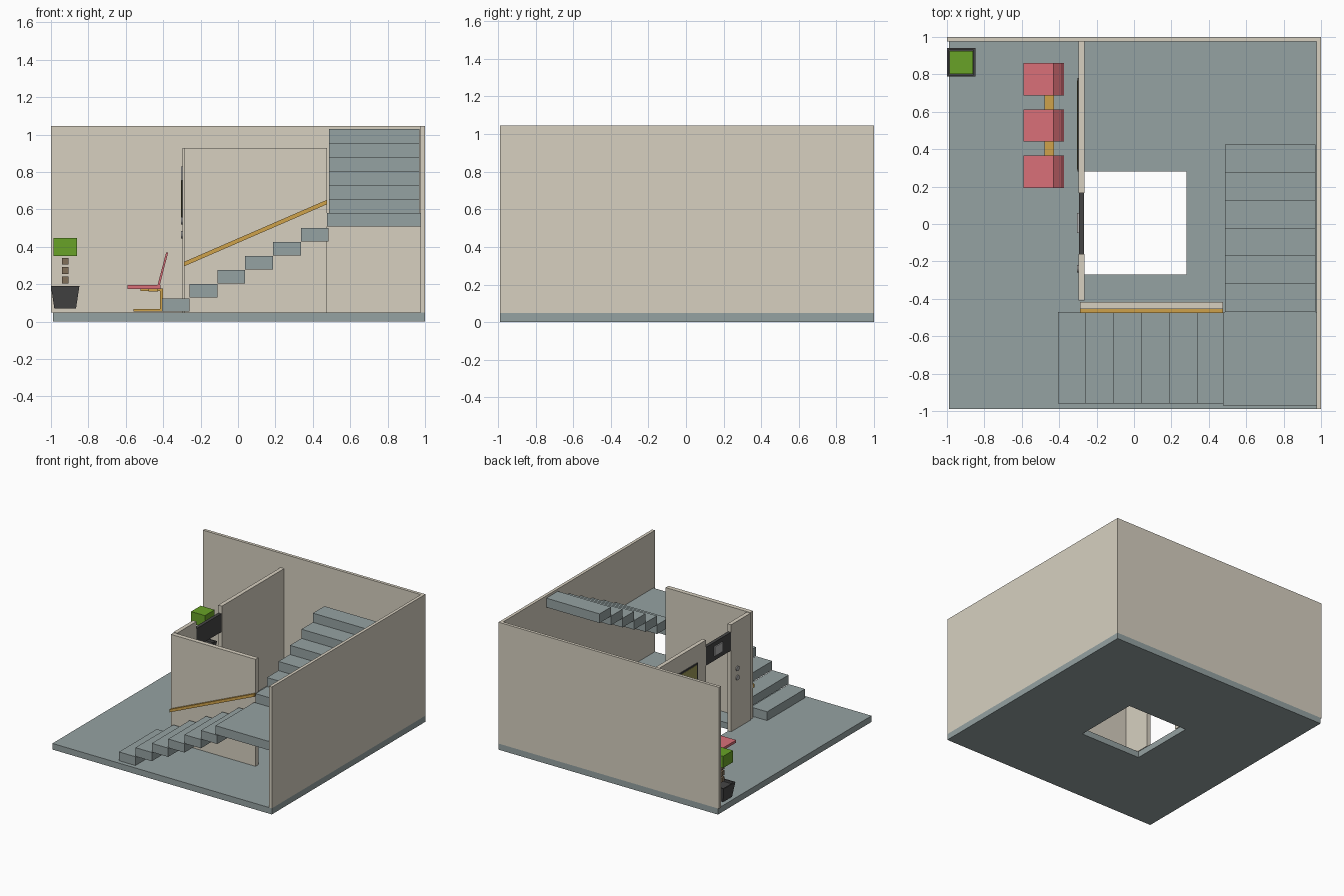
import bpy, bmesh, math
from mathutils import Vector

if "Cube" in bpy.data.objects:
    bpy.data.objects.remove(bpy.data.objects["Cube"])


def material(name, rgb):
    m = bpy.data.materials.new(name)
    m.diffuse_color = (*rgb, 1)
    m.use_nodes = True
    m.node_tree.nodes["Principled BSDF"].inputs["Base Color"].default_value = m.diffuse_color
    return m


FLOOR = material("slate", (0.30, 0.36, 0.36))
WALL = material("plaster", (0.68, 0.63, 0.53))
DARK = material("charcoal", (0.06, 0.06, 0.06))
STEEL = material("steel", (0.45, 0.45, 0.45))
WOOD = material("wood", (0.62, 0.36, 0.07))
RED = material("upholstery", (0.70, 0.16, 0.19))
GREEN = material("leaf", (0.14, 0.36, 0.02))
BARK = material("bark", (0.22, 0.16, 0.10))
OLIVE = material("canvas_paint", (0.35, 0.33, 0.10))


def finish(name, bm, mat):
    bmesh.ops.recalc_face_normals(bm, faces=bm.faces)
    me = bpy.data.meshes.new(name)
    bm.to_mesh(me)
    bm.free()
    ob = bpy.data.objects.new(name, me)
    bpy.context.collection.objects.link(ob)
    me.materials.append(mat)
    return ob


def box(name, x, y, z, mat):
    bm = bmesh.new()
    bmesh.ops.create_cube(bm, size=1)
    for v in bm.verts:
        v.co = [r[0] if c < 0 else r[1] for c, r in zip(v.co, (x, y, z))]
    return finish(name, bm, mat)


def prism(name, profile, y, mat):
    """Extrude an (x, z) profile along y."""
    bm = bmesh.new()
    face = bm.faces.new([bm.verts.new((px, y[0], pz)) for px, pz in profile])
    ext = bmesh.ops.extrude_face_region(bm, geom=[face])["geom"]
    verts = [g for g in ext if isinstance(g, bmesh.types.BMVert)]
    bmesh.ops.translate(bm, verts=verts, vec=(0, y[1] - y[0], 0))
    return finish(name, bm, mat)


def slab_with_hole(name, outer, inner, z, mat):
    """Rectangular slab with a rectangular opening; rects are x0, x1, y0, y1."""
    bm = bmesh.new()

    def ring(r, h):
        return [bm.verts.new((r[i], r[j], h)) for i, j in ((0, 2), (1, 2), (1, 3), (0, 3))]
    loops = [ring(outer, z[0]), ring(outer, z[1]), ring(inner, z[1]), ring(inner, z[0])]
    for k in range(4):
        a, b = loops[k], loops[(k + 1) % 4]
        for i in range(4):
            j = (i + 1) % 4
            bm.faces.new((a[i], a[j], b[j], b[i]))
    return finish(name, bm, mat)


# floor with lift pit, outer walls
slab_with_hole("floor", (-0.99, 1, -0.99, 1), (-0.27, 0.28, -0.27, 0.28), (0, 0.05), FLOOR)
box("back_wall", (-1, 1), (0.975, 1), (0.05, 1.045), WALL)
box("right_wall", (0.975, 1), (-0.99, 0.975), (0.05, 1.045), WALL)

# lift shaft walls, with the doorway left open
T = (-0.297, -0.264)
box("shaft_wall_rear", T, (0.167, 0.975), (0.05, 0.927), WALL)
box("shaft_wall_pillar", T, (-0.41, -0.16), (0.05, 0.927), WALL)
box("shaft_wall_front", (-0.29, 0.477), (-0.455, -0.418), (0.05, 0.927), WALL)
box("door_header", (-0.295, -0.268), (-0.16, 0.167), (0.715, 0.865), DARK)
box("floor_display", (-0.304, -0.293), (-0.047, 0.06), (0.755, 0.83), STEEL)

# call buttons
for i, z in enumerate((0.465, 0.54)):
    bm = bmesh.new()
    bmesh.ops.create_cone(bm, cap_ends=True, segments=16, radius1=0.02, radius2=0.02, depth=0.012)
    ob = finish(f"call_button_{i + 1}", bm, STEEL)
    ob.rotation_euler = (0, math.pi / 2, 0)
    ob.location = (-0.299, -0.24, z)

# framed picture
box("picture_frame", (-0.303, -0.296), (0.28, 0.78), (0.53, 0.785), DARK)
box("picture_canvas", (-0.305, -0.302), (0.292, 0.768), (0.542, 0.773), OLIVE)

# lower flight, landing, upper flight
for i in range(6):
    x, z = -0.407 + 0.1485 * i, 0.053 + 0.075 * i
    box(f"lower_step_{i + 1}", (x, x + 0.1485), (-0.96, -0.47), (z, z + 0.072), FLOOR)
    y, z = -0.47 + 0.149 * i, 0.58 + 0.075 * i
    box(f"upper_step_{i + 1}", (0.487, 0.97), (y, y + 0.149), (z, z + 0.075), FLOOR)
box("landing", (0.475, 0.975), (-0.97, -0.47), (0.508, 0.58), FLOOR)

# handrail
prism("handrail", [(-0.29, 0.295), (0.477, 0.628), (0.477, 0.652), (-0.29, 0.319)],
      (-0.475, -0.455), WOOD)

# row of seats on a shared beam
for i in range(3):
    y0 = 0.193 + 0.247 * i
    y = (y0, y0 + 0.173)
    box(f"seat_{i + 1}", (-0.59, -0.415), y, (0.175, 0.196), RED)
    prism(f"seat_back_{i + 1}", [(-0.43, 0.196), (-0.418, 0.196), (-0.374, 0.368), (-0.384, 0.371)],
          y, RED)
box("seat_beam", (-0.478, -0.428), (0.23, 0.825), (0.16, 0.175), WOOD)

# C-shaped legs
for i, yc in enumerate((0.28, 0.774)):
    prism(f"seat_leg_{i + 1}", [(-0.56, 0.055), (-0.402, 0.055), (-0.402, 0.178), (-0.52, 0.178),
                                (-0.52, 0.163), (-0.418, 0.163), (-0.418, 0.068), (-0.56, 0.068)],
          (yc - 0.02, yc + 0.02), WOOD)

# tapered hollow planter
bm = bmesh.new()
bmesh.ops.create_cube(bm, size=1)
for v in bm.verts:
    h = 0.076 if v.co.z > 0 else 0.058
    v.co = (-0.924 + math.copysign(h, v.co.x), 0.864 + math.copysign(h, v.co.y),
            0.19 if v.co.z > 0 else 0.07)
bm.faces.ensure_lookup_table()
top = max(bm.faces, key=lambda f: f.calc_center_median().z)
bmesh.ops.inset_region(bm, faces=[top], thickness=0.013)
ext = bmesh.ops.extrude_face_region(bm, geom=[top])["geom"]
bmesh.ops.delete(bm, geom=[top], context='FACES_ONLY')
bmesh.ops.translate(bm, verts=[g for g in ext if isinstance(g, bmesh.types.BMVert)],
                    vec=Vector((0, 0, -0.02)))
finish("planter", bm, DARK)

# stacked trunk blocks and foliage
for i in range(3):
    z = 0.205 + 0.05 * i
    box(f"trunk_{i + 1}", (-0.942, -0.905), (0.845, 0.882), (z, z + 0.036), BARK)
box("foliage", (-0.986, -0.861), (0.801, 0.926), (0.352, 0.448), GREEN)
